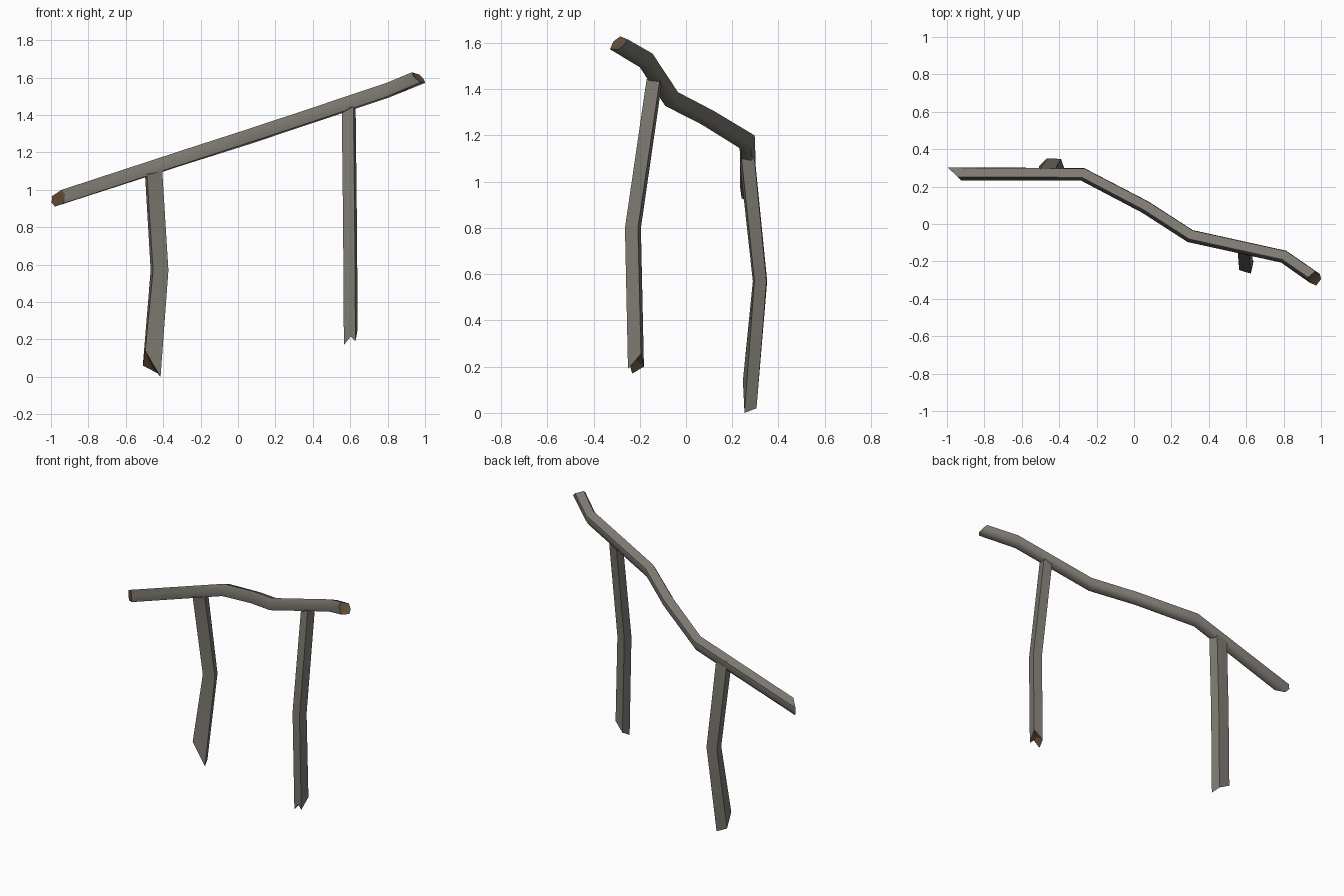
import bpy
import bmesh
import math
from mathutils import Vector

cube = bpy.data.objects.get("Cube")
if cube:
    bpy.data.objects.remove(cube, do_unlink=True)


def make_material(name, colour):
    mat = bpy.data.materials.new(name)
    mat.use_nodes = True
    mat.diffuse_color = (*colour, 1)
    mat.node_tree.nodes["Principled BSDF"].inputs["Base Color"].default_value = (*colour, 1)
    return mat


BARK = make_material("weathered grey wood", (0.205, 0.19, 0.165))
CUT = make_material("brown cut wood", (0.125, 0.075, 0.042))


def loft(name, rings, dents, smooth_angle):
    """Skin a list of rings and close both ends with brown caps dented inwards."""
    bm = bmesh.new()
    loops = [[bm.verts.new(p) for p in ring] for ring in rings]
    n = len(loops[0])
    for a, b in zip(loops, loops[1:]):
        for i in range(n):
            j = (i + 1) % n
            bm.faces.new((a[i], a[j], b[j], b[i]))
    for loop, dent in zip((loops[0], loops[-1]), dents):
        middle = sum((v.co for v in loop), Vector()) / n + Vector(dent)
        hub = bm.verts.new(middle)
        for i in range(n):
            bm.faces.new((loop[i], loop[(i + 1) % n], hub)).material_index = 1
    bmesh.ops.recalc_face_normals(bm, faces=bm.faces)
    mesh = bpy.data.meshes.new(name)
    bm.to_mesh(mesh)
    bm.free()
    mesh.materials.append(BARK)
    mesh.materials.append(CUT)
    obj = bpy.data.objects.new(name, mesh)
    bpy.context.collection.objects.link(obj)
    bpy.ops.object.select_all(action="DESELECT")
    obj.select_set(True)
    bpy.context.view_layer.objects.active = obj
    bpy.ops.object.shade_smooth_by_angle(angle=math.radians(smooth_angle))
    return obj


# Crooked handrail: hexagonal beam, mitred at each bend
path = [Vector(p) for p in (
    (-0.96, 0.268, 0.955), (-0.275, 0.265, 1.178), (0.06, 0.09, 1.285),
    (0.3, -0.065, 1.365), (0.8, -0.175, 1.532), (0.965, -0.29, 1.6))]
profile = [(0.033, 0.022), (-0.016, 0.039), (-0.034, 0.01),
           (-0.027, -0.037), (0.018, -0.039), (0.035, -0.012)]
rings = []
last = len(path) - 1
for k, p in enumerate(path):
    into = (p - path[max(k - 1, 0)]).normalized()
    out = (path[min(k + 1, last)] - p).normalized()
    along = (into + out).normalized()
    side = Vector((-along.y, along.x, 0)).normalized()
    ring = []
    for d, u in profile:
        # The low end is cut askew sideways, the high end slopes back upwards
        slip = -1.1 * d if k == 0 else (-0.85 * u if k == last else 0)
        ring.append(p + side * d + Vector((0, 0, u)) + along * slip)
    rings.append(ring)
loft("handrail", rings, [(0.015, 0, 0.005), (-0.012, 0.008, -0.004)], 62)


def post(name, section, centres, low, high, dents):
    """A bent post whose end corners are broken off at different heights."""
    rings = []
    for k, (x, y, z) in enumerate(centres):
        jag = low if k == 0 else high if k == len(centres) - 1 else [0] * len(section)
        rings.append([Vector((x + dx, y + dy, z + dz))
                      for (dx, dy), dz in zip(section, jag)])
    loft(name, rings, dents, 20)


# Low post, kinked backwards in the middle
post("low_post",
     [(-0.036, -0.031), (0.046, -0.024), (0.028, 0.028), (-0.049, 0.031)],
     [(-0.46, 0.277, 0.0), (-0.418, 0.32, 0.57), (-0.451, 0.264, 1.1)],
     [0.14, 0.0, 0.02, 0.06], [-0.02, 0.0, 0.04, 0.03],
     [(0, 0, 0.01), (0, 0, -0.01)])

# High post, leaning back towards the rail, with a notched foot
post("high_post",
     [(-0.036, -0.016), (0.0, -0.028), (0.026, -0.034), (0.038, 0.022), (-0.02, 0.035)],
     [(0.602, -0.217, 0.17), (0.598, -0.23, 0.8), (0.591, -0.136, 1.42)],
     [0.0, 0.045, 0.02, 0.085, 0.03], [-0.01, 0.01, 0.025, 0.015, 0.03],
     [(0, 0, 0.025), (0, 0, 0.01)])
